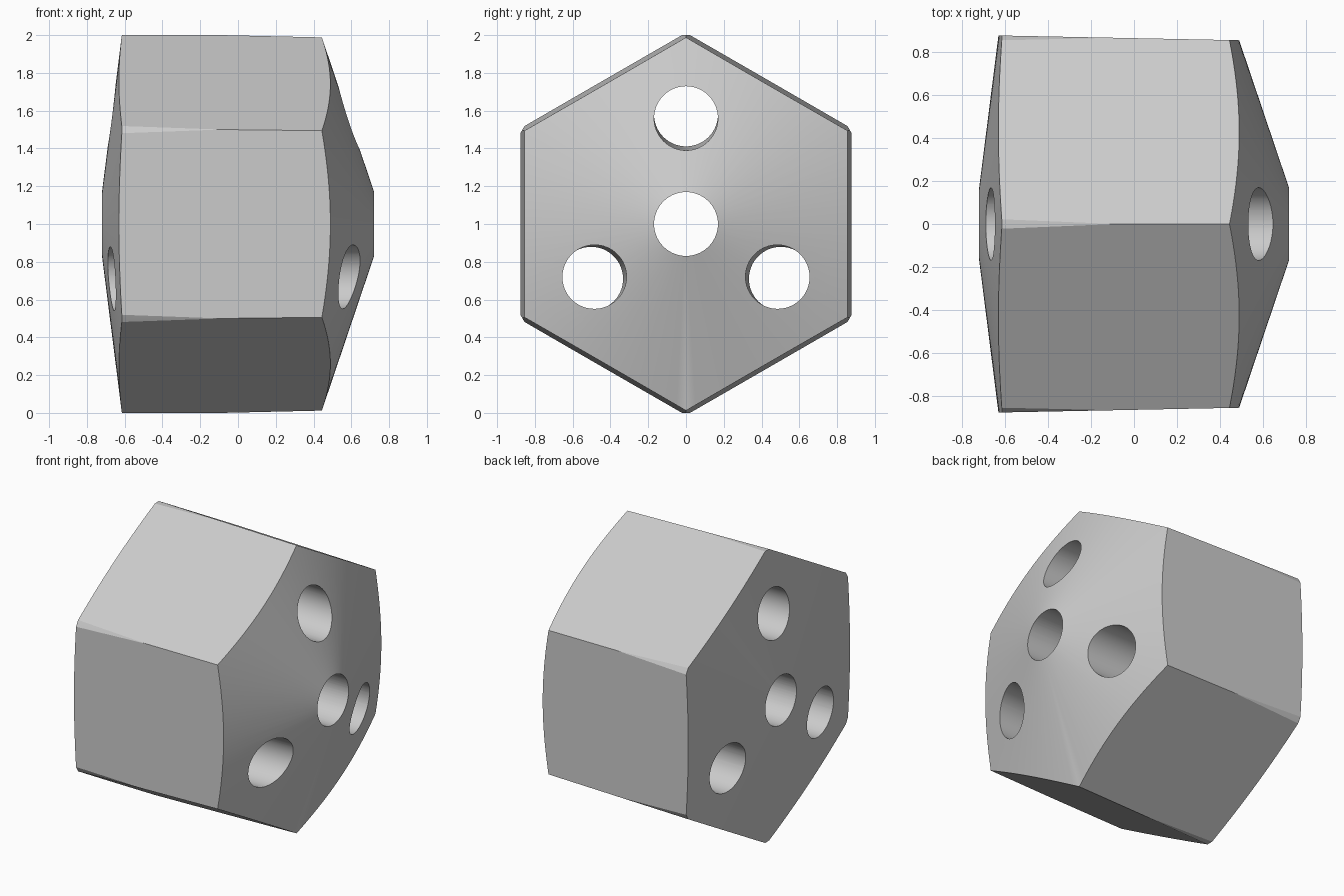
import bpy, bmesh, math

if "Cube" in bpy.data.objects:
    bpy.data.objects.remove(bpy.data.objects["Cube"], do_unlink=True)

grey = bpy.data.materials.new("light_grey")
grey.use_nodes = True
COLOUR = (0.6, 0.6, 0.6, 1)
grey.diffuse_color = COLOUR
grey.node_tree.nodes["Principled BSDF"].inputs["Base Color"].default_value = COLOUR


def ring_solid(name, rings, sides):
    """Closed solid through rings (x, radius, centre y, centre z) along x."""
    bm = bmesh.new()
    loops = []
    for x, r, cy, cz in rings:
        angles = [math.tau * i / sides for i in range(sides)]
        loops.append([bm.verts.new((x, cy + r * math.sin(a), cz + r * math.cos(a)))
                      for a in angles])
    for a, b in zip(loops, loops[1:]):
        for i in range(sides):
            j = (i + 1) % sides
            bm.faces.new((a[i], a[j], b[j], b[i]))
    bm.faces.new(loops[0])
    bm.faces.new(loops[-1])
    bmesh.ops.recalc_face_normals(bm, faces=bm.faces)
    mesh = bpy.data.meshes.new(name)
    bm.to_mesh(mesh)
    bm.free()
    mesh.materials.append(grey)
    obj = bpy.data.objects.new(name, mesh)
    bpy.context.collection.objects.link(obj)
    return obj


def cut(target, tool, operation):
    """Apply a boolean and remove the tool."""
    tool.hide_render = True
    mod = target.modifiers.new("cut", "BOOLEAN")
    mod.operation = operation
    mod.solver = "EXACT"
    mod.object = tool
    bpy.context.view_layer.objects.active = target
    bpy.ops.object.modifier_apply(modifier=mod.name)
    bpy.data.objects.remove(tool, do_unlink=True)


# Slightly tapered hexagonal bar
body = ring_solid("hexagonal_button_body",
                  [(x, 0.998 - 0.023 * x, 0, 1) for x in (-1, 1)], 6)

# Turned envelope: shallow cone, round rim, steeper cone
profile = [(-0.725, 0.13), (-0.615, 1.0), (0.44, 1.0), (0.734, 0.13)]
cut(body, ring_solid("turned_envelope", [(x, r, 0, 1) for x, r in profile], 120),
    "INTERSECT")

# Centre hole, then three outer holes that follow the taper
HOLE = 0.169
cut(body, ring_solid("centre_hole", [(x, HOLE, 0, 1) for x in (-1, 1)], 64), "DIFFERENCE")
for k in range(3):
    a = math.tau * k / 3
    rings = []
    for x in (-1, 1):
        d = 0.569 - 0.016 * x
        rings.append((x, HOLE, d * math.sin(a), 1 + d * math.cos(a)))
    cut(body, ring_solid("outer_hole", rings, 64), "DIFFERENCE")

# Smooth cones and bores, crisp edges
bpy.ops.object.select_all(action="DESELECT")
body.select_set(True)
bpy.context.view_layer.objects.active = body
bpy.ops.object.shade_smooth_by_angle(angle=math.radians(20))
